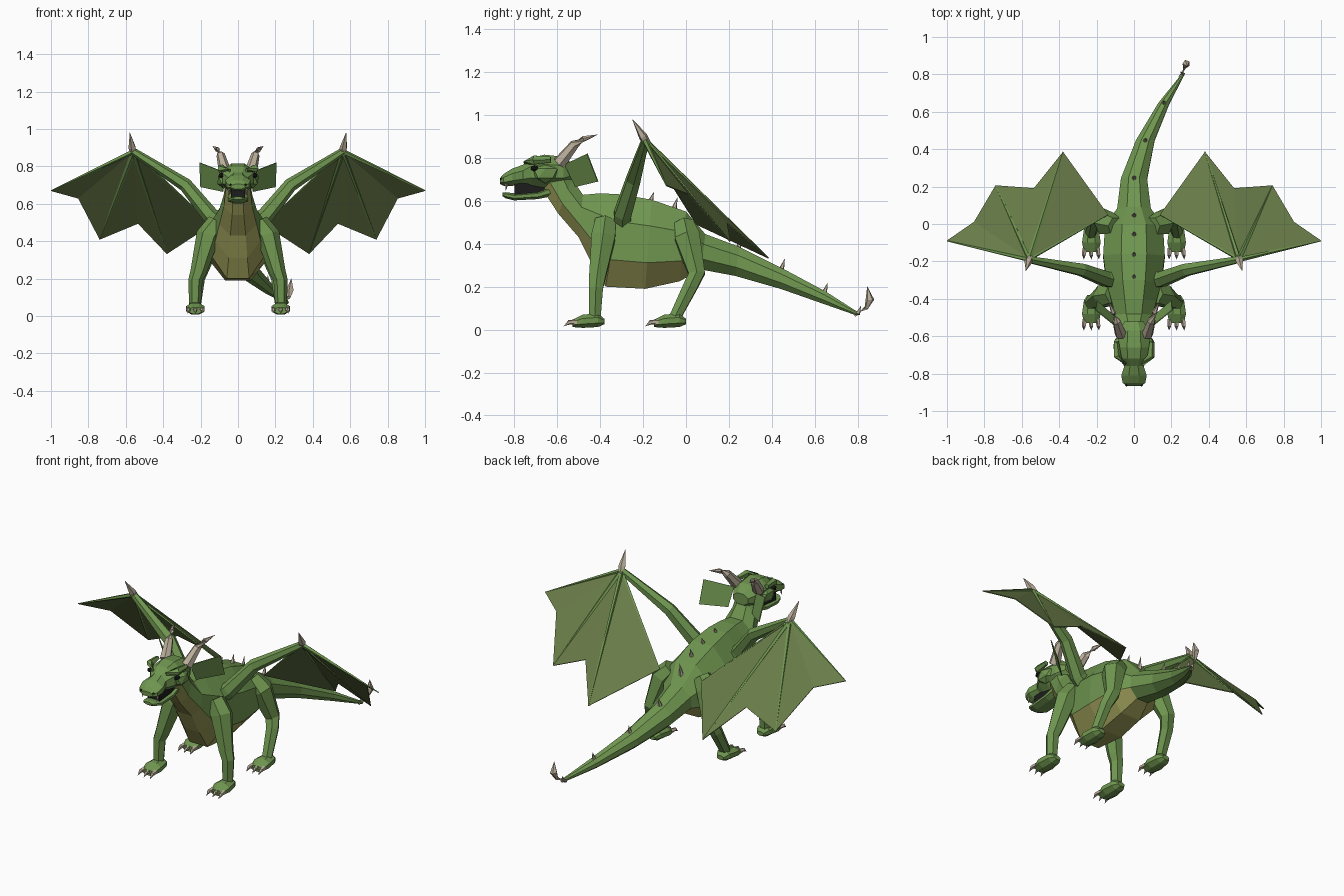
import bpy, bmesh, math
from mathutils import Vector as V

if "Cube" in bpy.data.objects:
    bpy.data.objects.remove(bpy.data.objects["Cube"])


def material(name, rgb):
    m = bpy.data.materials.new(name)
    m.diffuse_color = (*rgb, 1)
    m.use_nodes = True
    m.node_tree.nodes["Principled BSDF"].inputs["Base Color"].default_value = m.diffuse_color
    return m


GREEN = material("scale green", (0.16, 0.305, 0.08))
BELLY = material("belly olive", (0.35, 0.35, 0.105))
SKIN = material("wing skin", (0.14, 0.2, 0.065))
BONE = material("bone", (0.5, 0.43, 0.33))
BLACK = material("black", (0.012, 0.012, 0.012))


def finish(name, bm, mats):
    bmesh.ops.recalc_face_normals(bm, faces=bm.faces)
    me = bpy.data.meshes.new(name)
    bm.to_mesh(me)
    bm.free()
    for m in mats:
        me.materials.append(m)
    ob = bpy.data.objects.new(name, me)
    bpy.context.collection.objects.link(ob)
    return ob


def loft(name, rings, mats, rule=None):
    """Skin a row of rings; rule(segment, side) gives the material index."""
    bm = bmesh.new()
    rows = [[bm.verts.new(p) for p in r] for r in rings]
    n = len(rows[0])
    for i in range(len(rows) - 1):
        for k in range(n):
            f = bm.faces.new((rows[i][k], rows[i][(k + 1) % n],
                              rows[i + 1][(k + 1) % n], rows[i + 1][k]))
            f.material_index = rule(i, k) if rule else 0
    bm.faces.new(rows[0])
    bm.faces.new(rows[-1])
    return finish(name, bm, mats)


def section(x, yt, zt, yb, zb, hw, n=8):
    """Flat-topped ring between a top point and a bottom point."""
    top, bot = V((x, yt, zt)), V((x, yb, zb))
    mid, half = (top + bot) / 2, (top - bot) / 2
    c = 1 / math.cos(math.pi / n)
    return [mid + half * (c * math.sin(a)) + V((hw * c * math.cos(a), 0, 0))
            for a in (math.tau * (k + 0.5) / n for k in range(n))]


def tube(name, pts, radii, mat, n=6):
    """Tapering limb through the points."""
    pts = [V(p) for p in pts]
    rings = []
    for i, p in enumerate(pts):
        t = (pts[min(i + 1, len(pts) - 1)] - pts[max(i - 1, 0)]).normalized()
        ref = V((0, 1, 0)) if abs(t.y) < 0.8 else V((0, 0, 1))
        u = t.cross(ref).normalized()
        w = t.cross(u)
        r = max(radii[i], 0.0008)
        rings.append([p + r * (u * math.cos(math.tau * k / n) + w * math.sin(math.tau * k / n))
                      for k in range(n)])
    return loft(name, rings, [mat])


def blob(name, loc, size, mat, sub=1):
    bm = bmesh.new()
    bmesh.ops.create_icosphere(bm, subdivisions=sub, radius=1)
    for v in bm.verts:
        v.co = V((v.co.x * size[0], v.co.y * size[1], v.co.z * size[2])) + V(loc)
    return finish(name, bm, [mat])


def sheet(name, pts, tris, mat):
    bm = bmesh.new()
    vs = [bm.verts.new(p) for p in pts]
    for t in tris:
        bm.faces.new([vs[i] for i in t])
    ob = finish(name, bm, [mat])
    mod = ob.modifiers.new("thickness", 'SOLIDIFY')
    mod.thickness, mod.offset = 0.005, 0
    return ob


# neck, body and tail in one skin, with an olive underside up to the hips
spine = [(0, -.555, .775, -.67, .655, .065), (0, -.53, .70, -.595, .54, .075),
         (0, -.48, .628, -.50, .43, .10), (0, -.40, .635, -.44, .31, .12),
         (0, -.30, .63, -.375, .20, .145), (0, -.16, .605, -.19, .19, .165),
         (0, 0, .55, -.03, .225, .155), (0, .09, .445, .07, .28, .09),
         (0, .25, .385, .23, .25, .07), (.06, .45, .285, .44, .19, .05),
         (.16, .65, .178, .64, .12, .03), (.262, .80, .082, .80, .064, .009)]
loft("body", [section(*r) for r in spine], [GREEN, BELLY],
     lambda i, k: 1 if i < 7 and k in (4, 5, 6) else 0)

# skull with pinched muzzle, lower jaw and dark mouth
skull = [(-.52, .765, .70, .05), (-.57, .805, .665, .08), (-.66, .815, .66, .09),
         (-.72, .80, .668, .08), (-.76, .768, .673, .052), (-.81, .75, .67, .068),
         (-.85, .725, .67, .06), (-.867, .705, .678, .038)]
loft("skull", [section(0, y, t, y, b, w) for y, t, b, w in skull], [GREEN])
jaw = [(-.63, .67, .62, .05), (-.69, .645, .608, .055), (-.80, .635, .602, .052),
       (-.84, .64, .612, .042), (-.855, .638, .622, .025)]
loft("lower_jaw", [section(0, y, t, y, b, w) for y, t, b, w in jaw], [GREEN])
loft("mouth", [section(0, y, .68, y, .625, .038, 4) for y in (-.66, -.80)], [BLACK])

# spines along the back and tail
for y, z, x, h in [(-.28, .62, 0, .035), (-.16, .60, 0, .04), (-.05, .565, 0, .05),
                   (.05, .49, 0, .075), (.25, .38, 0, .055), (.45, .28, .06, .05),
                   (.65, .172, .16, .045)]:
    tube("back_spine", [(x, y - .01, z - .015), (x, y + .01, z + h)], [.017, 0], BONE, 5)

# barbed tail tip
tube("tail_barb", [(.25, .785, .072), (.272, .84, .10), (.28, .857, .14), (.285, .845, .2)],
     [.014, .010, .021, 0], BONE, 5)
tube("tail_side_barb", [(.262, .80, .072), (.25, .815, .11)], [.012, 0], BONE, 5)

for s in (-1, 1):
    def P(x, y, z):
        return (s * x, y, z)

    # face details
    blob("cheek", P(.077, -.655, .728), (.038, .065, .048), GREEN)
    tube("brow", [P(.045, -.75, .778), P(.09, -.705, .79), P(.095, -.63, .792)],
         [.010, .022, .014], GREEN, 5)
    blob("eye", P(.089, -.706, .752), (.017, .02, .015), BLACK)
    blob("nostril", P(.04, -.861, .702), (.008, .008, .006), BLACK)
    tube("upper_fang", [P(.048, -.835, .68), P(.047, -.84, .648)], [.008, 0], BONE, 4)

    # horn and ear frill
    tube("horn", [P(.07, -.59, .775), P(.093, -.52, .862), P(.11, -.475, .89), P(.135, -.413, .908)],
         [.033, .023, .014, 0], BONE)
    sheet("ear_frill", [P(.075, -.565, .77), P(.205, -.46, .82), P(.2, -.41, .69), P(.08, -.515, .665)],
          [(0, 1, 2, 3)], GREEN)

    # legs
    tube("front_leg", [P(.11, -.375, .50), P(.16, -.385, .43), P(.212, -.415, .235),
                       P(.228, -.42, .19), P(.23, -.425, .05)],
         [.055, .064, .043, .038, .031], GREEN)
    tube("hind_leg", [P(.10, -.01, .49), P(.15, .005, .43), P(.195, .05, .26),
                      P(.215, .02, .20), P(.23, -.055, .05)],
         [.05, .068, .044, .038, .03], GREEN)
    for part, y in (("front", -.43), ("hind", -.05)):
        foot = [(.05, .05, .025, .022), (.02, .075, .012, .04), (-.05, .07, .008, .05),
                (-.10, .045, .012, .038)]
        loft(part + "_foot", [section(s * .228, y + d, t, y + d, b, w)
                              for d, t, b, w in foot], [GREEN])
        for dx in (-.034, 0, .034):
            tube(part + "_claw", [P(.228 + dx, y - .08, .035), P(.228 + dx * 1.15, y - .115, .034),
                                  P(.228 + dx * 1.2, y - .14, .015)], [.014, .011, 0], BONE, 5)

    # wing: arm, fingers, skin and thumb claw
    wrist = P(.56, -.19, .88)
    tips = [P(1.0, -.09, .67), P(.74, .205, .41), P(.38, .385, .333)]
    tube("wing_arm", [P(.07, -.30, .47), P(.15, -.295, .54), P(.28, -.245, .70), wrist],
         [.05, .045, .037, .020], GREEN)
    for t in tips:
        tube("wing_finger", [wrist, t], [.014, .003], GREEN, 5)
    inner = P(.14, .05, .49)
    tube("wing_inner_edge", [wrist, inner], [.008, .003], GREEN, 4)
    sheet("wing_skin", [wrist, tips[0], P(.855, .01, .63), tips[1], P(.535, .19, .495),
                        tips[2], inner],
          [(0, i, i + 1) for i in range(1, 6)], SKIN)
    tube("thumb_claw", [P(.555, -.18, .865), P(.565, -.20, .90), P(.578, -.25, .98)],
         [.018, .021, 0], BONE, 5)
